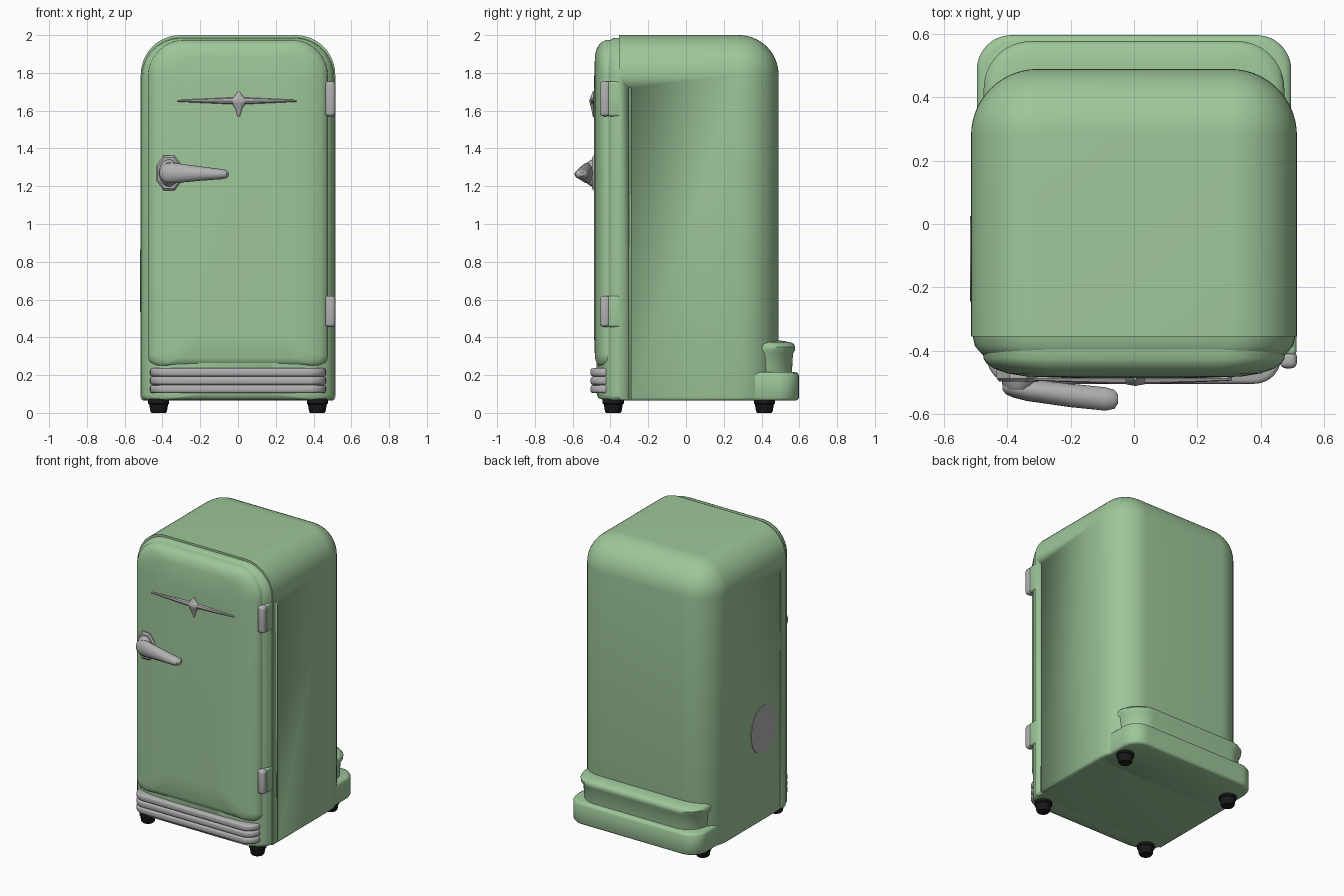
import bpy, bmesh
from math import sin, cos, pi
from mathutils import Matrix, Vector

old = bpy.data.objects.get("Cube")
if old:
    bpy.data.objects.remove(old, do_unlink=True)


def material(name, rgb, rough=0.5):
    m = bpy.data.materials.new(name)
    m.use_nodes = True
    m.diffuse_color = (*rgb, 1)
    node = m.node_tree.nodes["Principled BSDF"]
    node.inputs["Base Color"].default_value = (*rgb, 1)
    node.inputs["Roughness"].default_value = rough
    return m


GREEN = material("mint_enamel", (0.34, 0.57, 0.32))
CHROME = material("satin_metal", (0.44, 0.44, 0.45))
BLACK = material("black_rubber", (0.01, 0.01, 0.01))


def finish(name, bm, mat, angle=40):
    bmesh.ops.recalc_face_normals(bm, faces=bm.faces)
    mesh = bpy.data.meshes.new(name)
    bm.to_mesh(mesh)
    bm.free()
    mesh.materials.append(mat)
    ob = bpy.data.objects.new(name, mesh)
    bpy.context.collection.objects.link(ob)
    bpy.ops.object.select_all(action='DESELECT')
    ob.select_set(True)
    bpy.context.view_layer.objects.active = ob
    bpy.ops.object.shade_smooth_by_angle(angle=angle * pi / 180)
    return ob


def loft(name, rings, mat, angle=40):
    """Skin a list of equal-length point rings and cap both ends."""
    bm = bmesh.new()
    rows = [[bm.verts.new(p) for p in ring] for ring in rings]
    n = len(rows[0])
    for a, b in zip(rows, rows[1:]):
        for i in range(n):
            j = (i + 1) % n
            bm.faces.new((a[i], a[j], b[j], b[i]))
    bm.faces.new(rows[0])
    bm.faces.new(rows[-1])
    return finish(name, bm, mat, angle)


def outline(hw, v0, v1, r0, r1, seg=12):
    """Rounded rectangle in a plane: radius r0 at the v0 corners, r1 at v1."""
    corners = [(hw - r1, v1 - r1, r1, 0), (r1 - hw, v1 - r1, r1, 1),
               (r0 - hw, v0 + r0, r0, 2), (hw - r0, v0 + r0, r0, 3)]
    pts = []
    for u, v, r, q in corners:
        for i in range(seg + 1):
            a = (q + i / seg) * pi / 2
            pts.append((u + r * cos(a), v + r * sin(a)))
    return pts


def box(name, lo, hi, mat, bevel=0.0, seg=4):
    lo, hi = Vector(lo), Vector(hi)
    bm = bmesh.new()
    bmesh.ops.create_cube(bm, size=1, matrix=Matrix.Translation((lo + hi) / 2)
                          @ Matrix.Diagonal((*(hi - lo), 1)))
    if bevel:
        bmesh.ops.bevel(bm, geom=bm.edges[:], offset=bevel, segments=seg,
                        profile=0.5, affect='EDGES')
    return finish(name, bm, mat)


def ellipses(name, axis, stations, mat, n=20):
    """Tube of ellipses along x or z; a station is (pos, other, y, r, ry)."""
    rings = []
    for pos, other, y, r, ry in stations:
        ring = []
        for i in range(n):
            a = 2 * pi * i / n
            o, yy = other + r * cos(a), y + ry * sin(a)
            ring.append((pos, yy, o) if axis == 'x' else (o, yy, pos))
        rings.append(ring)
    return loft(name, rings, mat)


# Cabinet: box with big rounds on the top and rear edges
bm = bmesh.new()
bmesh.ops.create_cube(bm, size=1, matrix=Matrix.Translation((0, 0.0675, 1.0325))
                      @ Matrix.Diagonal((1.03, 0.845, 1.935, 1)))
is_big = lambda e: sum((all(v.co.z > 1.9 for v in e.verts),
                        all(v.co.y > 0.4 for v in e.verts),
                        all(v.co.x > 0.5 for v in e.verts)
                        or all(v.co.x < -0.5 for v in e.verts))) == 2
big = [e for e in bm.edges if is_big(e)
       and not all(v.co.z < 0.1 for v in e.verts)]
bmesh.ops.bevel(bm, geom=big, offset=0.21, segments=14, profile=0.5, affect='EDGES')
low = [e for e in bm.edges if all(v.co.z < 0.07 for v in e.verts)]
bmesh.ops.bevel(bm, geom=low, offset=0.018, segments=3, profile=0.5, affect='EDGES')
cabinet = finish("cabinet", bm, GREEN)

# Narrow seams cut into both cabinet sides
for s in (-1, 1):
    cutter = box("seam_cutter", (s * 0.515 - 0.015, -0.302, 0.0),
                 (s * 0.515 + 0.015, -0.292, 1.72), GREEN)
    cutter.hide_render = True
    mod = cabinet.modifiers.new("seam", 'BOOLEAN')
    mod.operation, mod.solver, mod.object = 'DIFFERENCE', 'EXACT', cutter
    bpy.context.view_layer.objects.active = cabinet
    bpy.ops.object.modifier_apply(modifier=mod.name)
    bpy.data.objects.remove(cutter, do_unlink=True)


# Front frame and door: arched shells that narrow towards the front
def arch(y, hw, top, bottom, r_low, r_top):
    return [(x, y, z) for x, z in outline(hw, bottom, top, r_low, r_top)]


loft("front_frame", [arch(y, hw, top, low, 0.03, r) for y, hw, top, low, r in (
    (-0.34, 0.513, 1.987, 0.066, 0.21), (-0.385, 0.503, 1.984, 0.066, 0.205),
    (-0.41, 0.482, 1.967, 0.067, 0.195), (-0.43, 0.455, 1.95, 0.069, 0.185),
    (-0.45, 0.41, 1.93, 0.073, 0.17), (-0.465, 0.34, 1.90, 0.08, 0.15),
    (-0.473, 0.2, 1.75, 0.1, 0.1))], GREEN)
loft("door", [arch(y, hw, top, low, r * 0.35, r) for y, hw, top, low, r in (
    (-0.39, 0.478, 1.976, 0.24, 0.19), (-0.425, 0.476, 1.974, 0.242, 0.19),
    (-0.443, 0.464, 1.965, 0.246, 0.185), (-0.458, 0.44, 1.952, 0.252, 0.175),
    (-0.472, 0.40, 1.93, 0.262, 0.16), (-0.482, 0.34, 1.895, 0.29, 0.14),
    (-0.487, 0.2, 1.75, 0.42, 0.1))], GREEN)


# Rear housing: wide base and a narrower ledge above it
def slab(z, hw, back, r):
    return [(x, y, z) for x, y in outline(hw, 0.25, back, 0.02, r)]


loft("rear_base", [slab(z, 0.497 - d, 0.597 - d, 0.11) for z, d in (
    (0.065, 0.015), (0.07, 0.005), (0.08, 0), (0.2, 0), (0.21, 0.005),
    (0.217, 0.018))], GREEN)
loft("rear_ledge", [slab(z, 0.475 - d, 0.578 - d, 0.15) for z, d in (
    (0.2, 0.018), (0.31, 0.012), (0.33, 0.002), (0.35, 0), (0.365, 0.008),
    (0.374, 0.025), (0.382, 0.07))], GREEN)

# Ribbed kick grille wrapping the lower front
rings = []
for i in range(3):
    z = 0.104 + i * 0.0445
    for dz, d in ((0, 0.012), (0.004, 0.003), (0.012, 0), (0.032, 0),
                  (0.04, 0.003), (0.0435, 0.012)):
        rings.append([(x, -y, z + dz) for x, y in
                      outline(0.465 - d, 0.36, 0.505 - d, 0.01, 0.085)])
loft("kick_grille", rings, CHROME, 50)

# Hinges with their enamelled mounts
for label, lo, hi in (("upper", 1.57, 1.755), ("lower", 0.455, 0.62)):
    box(label + "_hinge", (0.462, -0.456, lo), (0.515, -0.403, hi), CHROME, 0.018)
    box(label + "_hinge_mount", (0.45, -0.415, lo), (0.513, -0.33, hi), GREEN, 0.012)

# Door handle: eight-sided plate, boss and tapered lever
for name, n, levels in (
        ("handle_plate", 8, ((-0.45, 1), (-0.488, 1), (-0.498, 0.88))),
        ("handle_boss", 20, ((-0.48, 0.75), (-0.505, 0.7), (-0.525, 0.55)))):
    loft(name, [[(-0.365 + 0.075 * k * cos((i + 0.5) * 2 * pi / n), y,
                  1.27 + 0.1 * k * sin((i + 0.5) * 2 * pi / n))
                 for i in range(n)] for y, k in levels], CHROME, 30)
ellipses("handle_lever", 'x', (
    (-0.415, 1.27, -0.515, 0.015, 0.01), (-0.405, 1.27, -0.516, 0.035, 0.022),
    (-0.38, 1.27, -0.518, 0.052, 0.031), (-0.34, 1.27, -0.524, 0.054, 0.035),
    (-0.2, 1.267, -0.542, 0.038, 0.037), (-0.09, 1.264, -0.553, 0.027, 0.037),
    (-0.062, 1.264, -0.554, 0.022, 0.03), (-0.05, 1.264, -0.553, 0.01, 0.014)), CHROME)

# Winged star ornament on the door
ellipses("ornament_wings", 'x', [(s * x, 1.652, -0.489, r, ry) for s, x, r, ry in (
    (-1, 0.32, 0.005, 0.006), (-1, 0.18, 0.011, 0.012), (-1, 0.05, 0.017, 0.017),
    (1, 0.05, 0.017, 0.017), (1, 0.18, 0.011, 0.012), (1, 0.31, 0.005, 0.006))], CHROME, 8)
ellipses("ornament_star", 'z', [(z, 0.004, -0.489, r, ry) for z, r, ry in (
    (1.565, 0.004, 0.004), (1.61, 0.018, 0.012), (1.637, 0.036, 0.02),
    (1.652, 0.05, 0.023), (1.665, 0.036, 0.02), (1.682, 0.018, 0.012),
    (1.703, 0.004, 0.004))], CHROME, 8)

# Round metal patch on one cabinet side
loft("side_patch", [[(x, -0.11 + 0.135 * cos(i * pi / 16), 0.7 + 0.165 * sin(i * pi / 16))
                     for i in range(32)] for x in (-0.513, -0.518)], CHROME)

# Tapered rubber feet
for x in (-0.42, 0.42):
    for y, row in ((-0.385, "front"), (0.415, "rear")):
        side = "left" if x > 0 else "right"
        ellipses(f"{row}_{side}_foot", 'z', [(z, x, y, r, r) for z, r in (
            (0, 0.038), (0.008, 0.044), (0.045, 0.05), (0.05, 0.056), (0.075, 0.056))],
            BLACK, 16)
